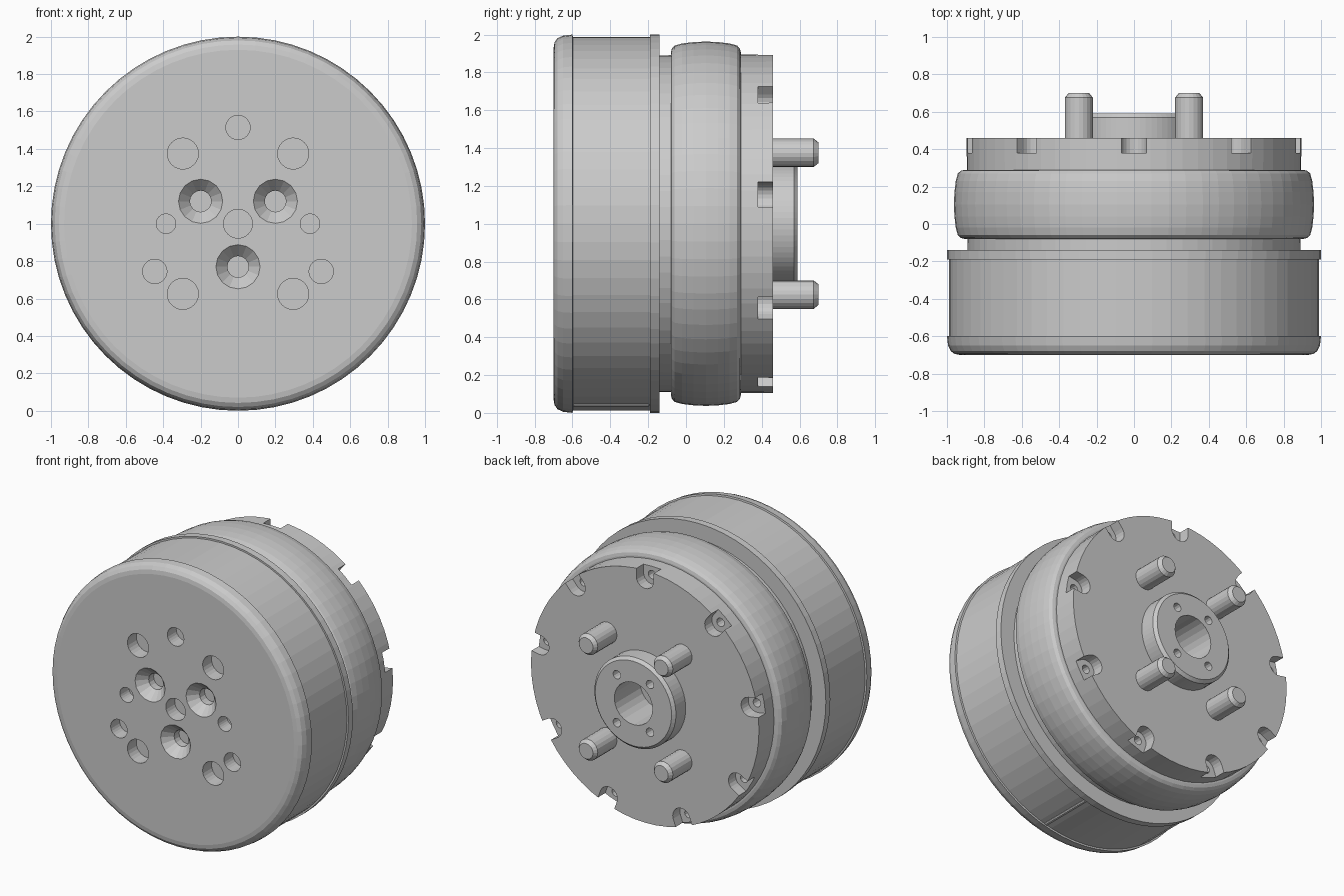
import bpy, bmesh
from math import sin, cos, pi, radians

if "Cube" in bpy.data.objects:
    bpy.data.objects.remove(bpy.data.objects["Cube"])

CZ = 1.0  # height of the main axis


def make(name, bm):
    bmesh.ops.recalc_face_normals(bm, faces=bm.faces)
    me = bpy.data.meshes.new(name)
    bm.to_mesh(me)
    bm.free()
    ob = bpy.data.objects.new(name, me)
    bpy.context.collection.objects.link(ob)
    return ob


def lathe(bm, profile, x=0, z=0, n=16):
    """Closed turned solid around a y-parallel axis; profile = (radius, y)."""
    rings = [[bm.verts.new((x + r * sin(2 * pi * i / n), y, CZ + z + r * cos(2 * pi * i / n)))
              for i in range(n)] for r, y in profile]
    for a, b in zip(rings, rings[1:]):
        for i in range(n):
            j = (i + 1) % n
            bm.faces.new((a[i], a[j], b[j], b[i]))
    bm.faces.new(rings[0])
    bm.faces.new(rings[-1])


def turned(name, profile, spots=((0, 0),), n=16):
    bm = bmesh.new()
    for x, z in spots:
        lathe(bm, profile, x, z, n)
    return make(name, bm)


def cut(target, cutter):
    mod = target.modifiers.new("cut", 'BOOLEAN')
    mod.operation = 'DIFFERENCE'
    mod.solver = 'EXACT'
    mod.object = cutter
    cutter.hide_render = True
    bpy.context.view_layer.objects.active = target
    bpy.ops.object.modifier_apply(modifier=mod.name)
    bpy.data.objects.remove(cutter)


def ring_spots(radius, count):
    return [(radius * sin(2 * pi * i / count), radius * cos(2 * pi * i / count)) for i in range(count)]


corners = [(sx * 0.295, sz * 0.375) for sx in (-1, 1) for sz in (-1, 1)]

# Front drum with rounded front edge and rear lip
drum = turned("drum", [(0.93, -0.70), (0.958, -0.695), (0.98, -0.68), (0.994, -0.65), (1.0, -0.60),
                       (0.988, -0.598), (0.988, -0.19), (1.0, -0.19), (1.0, -0.14)], n=64)

# Plain holes in the drum face
bm = bmesh.new()
holes = [(x, z, 0.083) for x, z in corners]
holes += [(0, 0.515, 0.065), (-0.445, -0.255, 0.065), (0.445, -0.255, 0.065),
          (-0.385, 0, 0.052), (0.385, 0, 0.052), (0, 0, 0.077)]
for x, z, r in holes:
    lathe(bm, [(r, -0.8), (r, -0.6)], x, z, 24)
cut(drum, make("hole_cutter", bm))

# Countersunk screw holes
cut(drum, turned("countersink_cutter", [(0.118, -0.8), (0.118, -0.70), (0.057, -0.635), (0.057, -0.58)],
                 [(-0.2, 0.12), (0.2, 0.12), (0, -0.23)]))

# Small rib along the underside of the drum
a = radians(14)
turned("drum_rib", [(0.008, -0.60), (0.015, -0.592), (0.015, -0.198), (0.008, -0.19)],
       [(0.982 * sin(a), -0.982 * cos(a))], 10)

# Core: neck, back plate and centre hub
core = turned("back_plate", [(0.89, -0.16), (0.895, 0.46), (0.32, 0.46), (0.32, 0.57), (0.30, 0.59)], n=64)
cut(core, turned("bore_cutter", [(0.15, 0.7), (0.15, 0.30)], n=24))
cut(core, turned("hub_hole_cutter", [(0.03, 0.7), (0.03, 0.50)],
                 [(sx * 0.13, sz * 0.17) for sx in (-1, 1) for sz in (-1, 1)], 12))

# U-shaped notches around the back plate rim
bm = bmesh.new()
w, inner = 0.068, 0.835
outline = [(-w, 1.0)] + [(-w * cos(pi * i / 10), inner - w * sin(pi * i / 10)) for i in range(11)] + [(w, 1.0)]
for k in range(9):
    t = radians(40 * k)
    loops = [[bm.verts.new((u * cos(t) + v * sin(t), y, CZ - u * sin(t) + v * cos(t)))
              for u, v in outline] for y in (0.38, 0.6)]
    n = len(outline)
    for i in range(n):
        j = (i + 1) % n
        bm.faces.new((loops[0][i], loops[0][j], loops[1][j], loops[1][i]))
    for loop in loops:
        bm.faces.new(loop)
cut(core, make("notch_cutter", bm))

# Bolt holes in the notch floors
cut(core, turned("bolt_hole_cutter", [(0.03, 0.5), (0.03, 0.31)], ring_spots(0.835, 9), 12))

# Bulged band around the middle
turned("bulged_band", [(0.85, -0.08), (0.905, -0.08), (0.925, -0.075), (0.942, -0.06), (0.953, -0.02),
                       (0.96, 0.04), (0.963, 0.105), (0.96, 0.17), (0.953, 0.23), (0.942, 0.27),
                       (0.925, 0.285), (0.905, 0.29), (0.85, 0.29)], n=64)

# Four studs on the back
turned("studs", [(0.075, 0.42), (0.075, 0.675), (0.055, 0.70)], corners, 20)
